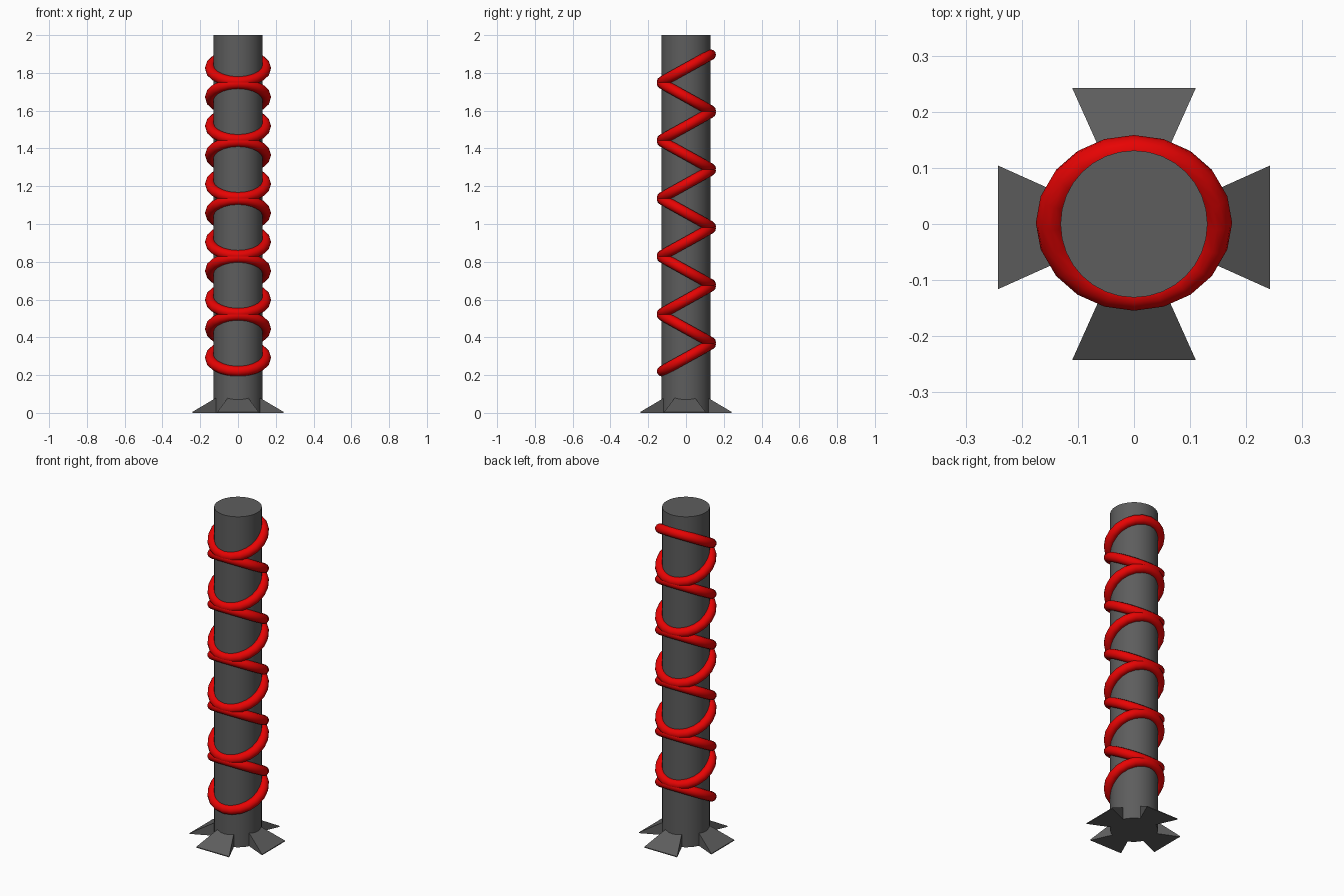
import bpy, bmesh
from math import radians, pi
from mathutils import Matrix

if "Cube" in bpy.data.objects:
    bpy.data.objects.remove(bpy.data.objects["Cube"])


def material(name, colour):
    mat = bpy.data.materials.new(name)
    mat.diffuse_color = colour
    mat.use_nodes = True
    mat.node_tree.nodes["Principled BSDF"].inputs["Base Color"].default_value = mat.diffuse_color
    return mat


def smooth(angle):
    bpy.ops.object.shade_smooth_by_angle(angle=radians(angle))


red = material("red", (0.8, 0.001, 0.001, 1))
dark = material("dark_grey", (0.11, 0.11, 0.11, 1))

# central post
bpy.ops.mesh.primitive_cylinder_add(vertices=32, radius=0.131, depth=2, location=(0, 0, 1))
bpy.context.object.name = "post"
bpy.context.object.data.materials.append(dark)
smooth(30)

# zigzag stack of tilted coil rings
for i in range(11):
    tilt = radians(29) * (1 if i % 2 == 0 else -1)
    bpy.ops.mesh.primitive_torus_add(
        major_segments=20, minor_segments=12, major_radius=0.147, minor_radius=0.028,
        location=(0, 0.002, 0.292 + 0.1533 * i), rotation=(tilt, 0, 0))
    ring = bpy.context.object
    ring.name = f"coil_ring_{i + 1}"
    ring.data.materials.append(red)
    smooth(60)

# four flared wedge feet
for i in range(4):
    bm = bmesh.new()
    inner, outer, wi, wo, h = 0.115, 0.242, 0.053, 0.11, 0.08
    a, b, c, d, e, f, g, k = [bm.verts.new(p) for p in (
        (inner, -wi, 0), (outer, -wo, 0), (outer, wo, 0), (inner, wi, 0),
        (inner, -wi, h), (outer, -wo, 0.005), (outer, wo, 0.005), (inner, wi, h))]
    for face in ((a, d, c, b), (e, f, g, k), (a, b, f, e), (b, c, g, f), (c, d, k, g), (d, a, e, k)):
        bm.faces.new(face)
    bm.transform(Matrix.Rotation(i * pi / 2, 4, 'Z'))
    if i % 2 == 0:  # side feet sit slightly forward
        bm.transform(Matrix.Translation((0, -0.006, 0)))
    mesh = bpy.data.meshes.new(f"foot_{i + 1}")
    bm.to_mesh(mesh)
    bm.free()
    mesh.materials.append(dark)
    bpy.context.collection.objects.link(bpy.data.objects.new(f"foot_{i + 1}", mesh))
